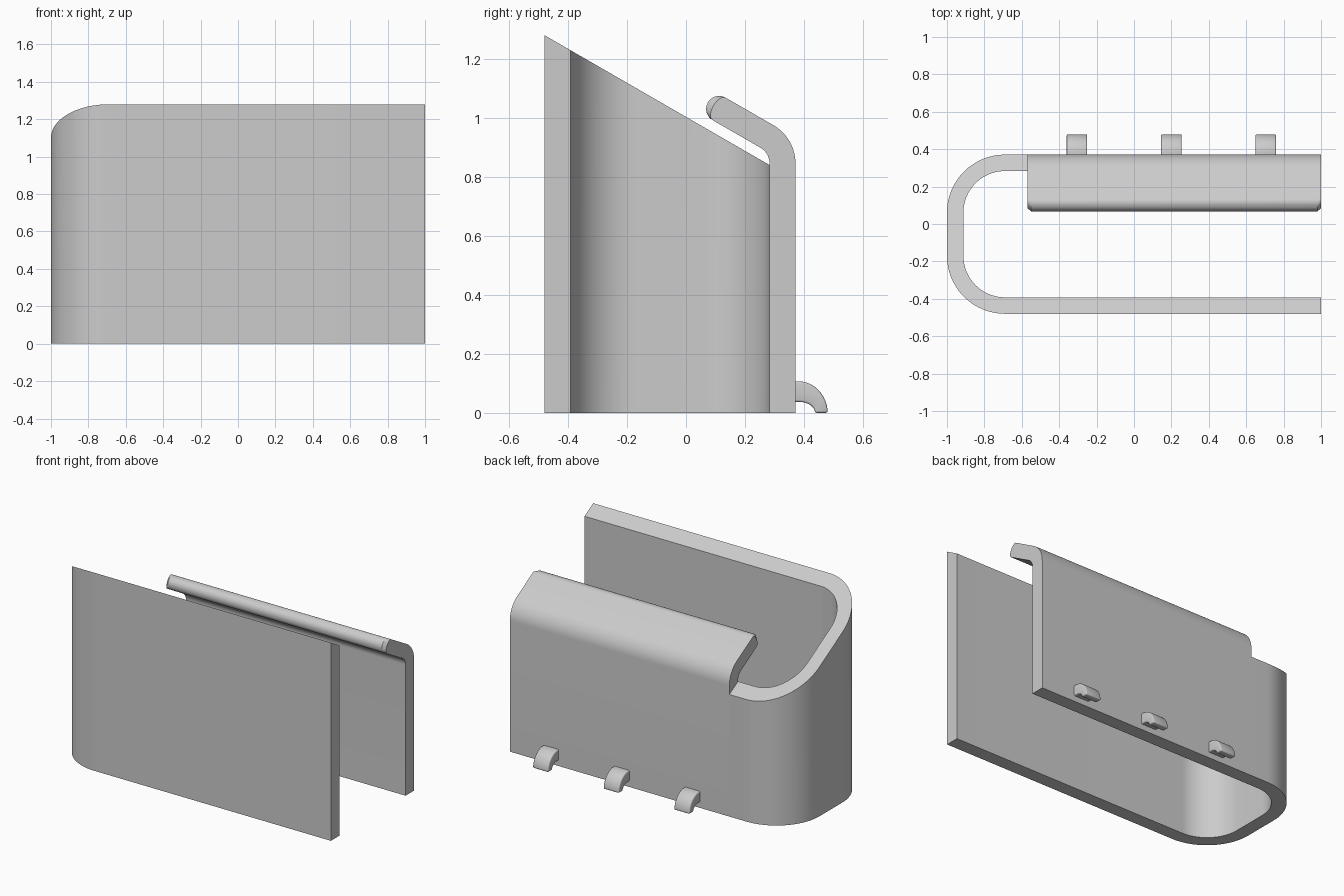
import bpy, bmesh
from math import sin, cos, radians, pi

cube = bpy.data.objects.get("Cube")
if cube:
    bpy.data.objects.remove(cube)

grey = bpy.data.materials.new("light_grey")
grey.use_nodes = True
COLOUR = (0.6, 0.6, 0.6, 1)
grey.diffuse_color = COLOUR
grey.node_tree.nodes["Principled BSDF"].inputs["Base Color"].default_value = COLOUR

FRONT, BACK, LEFT_X, RIGHT_X = -0.48, 0.371, 1.0, -1.0
T = 0.088            # wall thickness
R = 0.31             # outer corner radius
LIP_X = -0.57        # where the lipped panel starts


def loft(name, rings, bevel=0):
    """Skin a closed solid through equal-length rings of points."""
    bm = bmesh.new()
    loops = [[bm.verts.new(p) for p in ring] for ring in rings]
    for a, b in zip(loops, loops[1:]):
        for i in range(len(a)):
            j = (i + 1) % len(a)
            bm.faces.new((a[i], a[j], b[j], b[i]))
    bm.faces.new(loops[0])
    bm.faces.new(loops[-1])
    bmesh.ops.recalc_face_normals(bm, faces=bm.faces)
    if bevel:
        sharp = [e for e in bm.edges if e.calc_face_angle(0) > radians(40)]
        bmesh.ops.bevel(bm, geom=sharp, offset=bevel, segments=3,
                        profile=0.5, affect='EDGES', clamp_overlap=True)
    mesh = bpy.data.meshes.new(name)
    bm.to_mesh(mesh)
    bm.free()
    mesh.materials.append(grey)
    mesh.shade_smooth()
    mesh.set_sharp_from_angle(angle=radians(32))
    obj = bpy.data.objects.new(name, mesh)
    bpy.context.collection.objects.link(obj)
    return obj


def arc(cy, cz, ry, rz, start, end, n):
    """Points on an elliptical arc, angles in degrees."""
    angles = [radians(start + (end - start) * i / n) for i in range(n + 1)]
    return [(cy + ry * cos(a), cz + rz * sin(a)) for a in angles]


# U-shaped wall with a sloping top, swept from the front panel round to the back
def top_z(y):
    return 1.003 - 0.577 * y


def wall_path(inset):
    r, cx = R - inset, RIGHT_X + R
    path = [(LEFT_X, FRONT + inset)]
    path += arc(cx, FRONT + R, r, r, 270, 180, 20)
    path += arc(cx, BACK - R, r, r, 180, 90, 20)
    return path + [(LIP_X, BACK - inset)]


loft("curved_wall", [
    [(ox, oy, 0), (ox, oy, top_z(oy)), (ix, iy, top_z(iy)), (ix, iy, 0)]
    for (ox, oy), (ix, iy) in zip(wall_path(0), wall_path(T))])


# Back panel whose top bends forward into a round-nosed lip
BEND_Y, BEND_Z, BEND_R = BACK - 0.15, 0.845, 0.15
TIP_Y, TIP_Z = 0.112, 1.03


def lip_profile(x, nose):
    pts = [(BACK, 0)] + arc(BEND_Y, BEND_Z, BEND_R, BEND_R, 0, 60, 12)
    for i in range(13):
        a = pi * i / 12
        side, out = T / 2 * cos(a), T / 2 * sin(a) * nose
        pts.append((TIP_Y + 0.5 * side - 0.866 * out,
                    TIP_Z + 0.866 * side + 0.5 * out))
    pts += arc(BEND_Y, BEND_Z, BEND_R - T, BEND_R - T, 60, 0, 12)
    pts.append((BACK - T, 0))
    return [(x, y, z) for y, z in pts]


loft("lipped_back_panel", [lip_profile(LIP_X, 0.5), lip_profile(LIP_X + 0.02, 1),
                           lip_profile(LEFT_X - 0.02, 1), lip_profile(LEFT_X, 0.5)])

# Three small hooks curling down to the base
HALF_W = 0.055
hook = [(BACK - 0.04, 0.107)] + arc(0.38, 0, 0.1, 0.107, 90, 0, 12)
hook += arc(0.385, 0, 0.052, 0.037, 0, 90, 8) + [(BACK - 0.04, 0.037)]
for label, x in (("right", -0.305), ("middle", 0.2), ("left", 0.705)):
    loft(label + "_hook", [[(x + s * HALF_W, y, z) for y, z in hook]
                           for s in (-1, 1)], bevel=0.01)
